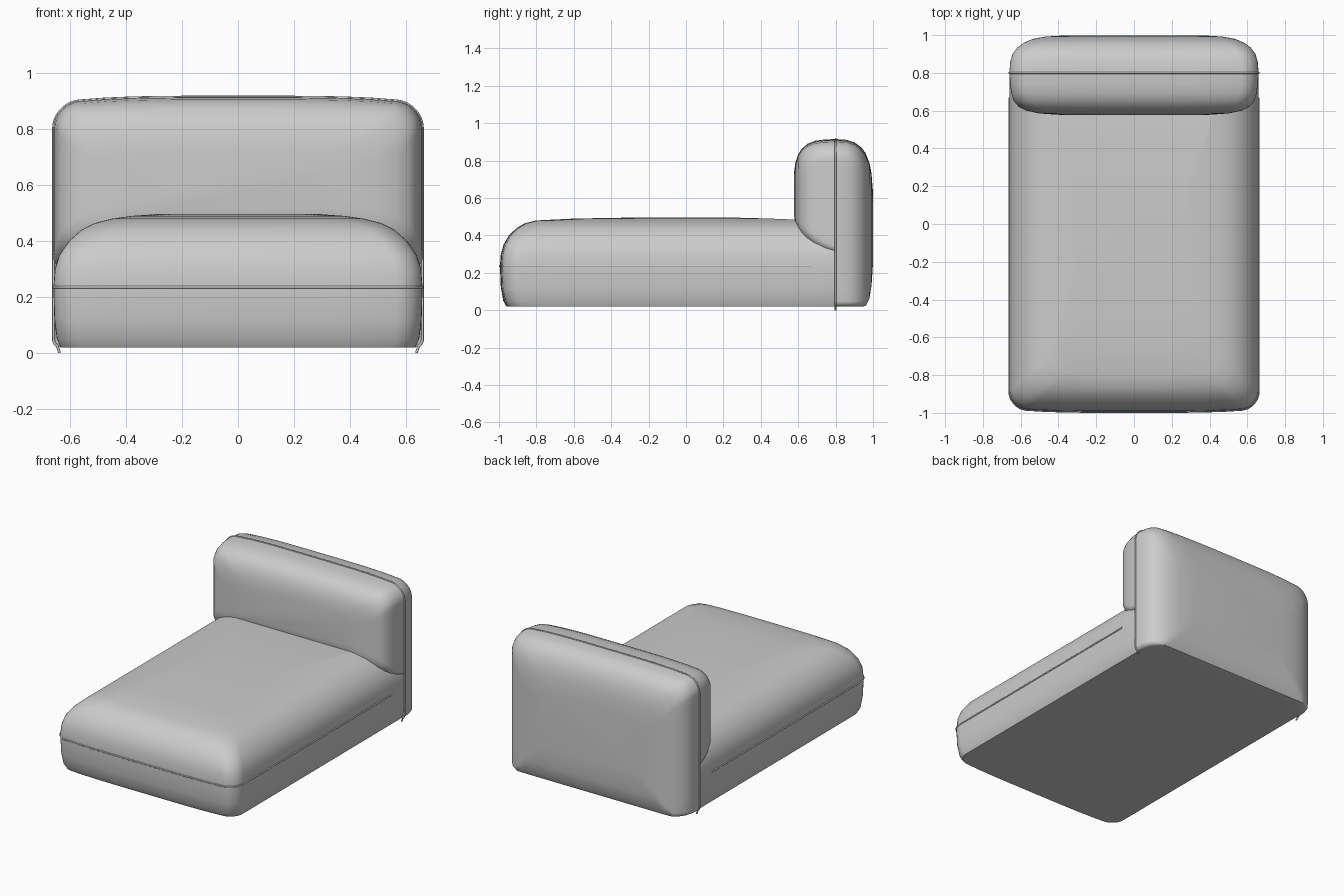
import bpy, bmesh
from math import sin, cos, radians

if "Cube" in bpy.data.objects:
    bpy.data.objects.remove(bpy.data.objects["Cube"])


def ring(hx, v0, v1, r0, r1, bulge):
    """Rounded rectangle from v0 (base end) to v1 (bulged end), starting at the base."""
    s = 1 if v1 > v0 else -1
    lo, hi = v0 + s * r0, v1 - s * r1
    arcs = []
    for su, r, c, a0 in ((1, r0, lo, -90), (1, r1, hi, 0), (-1, r1, hi, 90), (-1, r0, lo, 180)):
        arcs.append([(su * (hx - r) + r * cos(radians(a0 + i * 11.25)),
                      c + s * r * sin(radians(a0 + i * 11.25))) for i in range(9)])
    pts = []
    for k, arc in enumerate(arcs):
        pts += arc
        (ua, va), (ub, vb) = arc[-1], arcs[(k + 1) % 4][0]
        pts += [(ua + (ub - ua) * i / 12, va + (vb - va) * i / 12) for i in range(1, 12)]
    return [(u, v - s * bulge * (v - v0) / (v1 - v0) * (u / hx) ** 4) for u, v in pts]


def loft(name, levels, place, bulge, cap_first=True):
    """Skin a stack of rings; each level is (w, hx, v0, v1, r0, r1)."""
    bm = bmesh.new()
    rings = [[bm.verts.new(place(u, v, w)) for u, v in ring(*p, bulge)] for w, *p in levels]
    n = len(rings[0])
    for a, b in zip(rings, rings[1:]):
        for i in range(n):
            j = (i + 1) % n
            bm.faces.new((a[i], a[j], b[j], b[i]))
    bm.faces.new(rings[-1])
    cap = bm.faces.new(rings[0])
    bmesh.ops.recalc_face_normals(bm, faces=bm.faces)
    if not cap_first:
        bm.faces.remove(cap)
    me = bpy.data.meshes.new(name)
    bm.to_mesh(me)
    bm.free()
    ob = bpy.data.objects.new(name, me)
    bpy.context.collection.objects.link(ob)
    bpy.ops.object.select_all(action='DESELECT')
    ob.select_set(True)
    bpy.context.view_layer.objects.active = ob
    bpy.ops.object.shade_smooth_by_angle(angle=radians(42))
    return ob


def piping(name, pts, radius=0.005):
    cu = bpy.data.curves.new(name, 'CURVE')
    cu.dimensions = '3D'
    cu.bevel_depth = radius
    cu.bevel_resolution = 2
    cu.use_fill_caps = True
    sp = cu.splines.new('POLY')
    sp.points.add(len(pts) - 1)
    for p, co in zip(sp.points, pts):
        p.co = (*co, 1)
    bpy.context.collection.objects.link(bpy.data.objects.new(name, cu))


def flat(u, v, w):
    return (u, v, w)


def upright(u, v, w):
    return (u, w, v)


# Seat: rings stacked upward, base end at the rear, bulged end at the front
seat = [(z, hx, rear, front, 0.01, r) for z, hx, rear, front, r in (
    (0.02, 0.635, 0.82, -0.960, 0.08), (0.05, 0.648, 0.82, -0.977, 0.085),
    (0.12, 0.657, 0.82, -0.990, 0.09), (0.235, 0.660, 0.82, -0.995, 0.09),
    (0.30, 0.655, 0.82, -0.990, 0.09), (0.35, 0.639, 0.82, -0.976, 0.09),
    (0.40, 0.605, 0.82, -0.947, 0.09), (0.44, 0.560, 0.82, -0.905, 0.09),
    (0.465, 0.51, 0.82, -0.862, 0.09), (0.48, 0.450, 0.70, -0.80, 0.09),
    (0.49, 0.380, 0.45, -0.600, 0.09), (0.497, 0.28, 0.20, -0.20, 0.09))]
loft("seat", seat, flat, 0.02)

# Rear half of the backrest, reaching down to the seat base
back = [
    (0.80, 0.660, 0.02, 0.915, 0.03, 0.09), (0.86, 0.655, 0.02, 0.911, 0.03, 0.09),
    (0.90, 0.643, 0.02, 0.898, 0.03, 0.09), (0.935, 0.617, 0.02, 0.873, 0.03, 0.09),
    (0.96, 0.582, 0.022, 0.84, 0.03, 0.09), (0.98, 0.535, 0.06, 0.79, 0.03, 0.09),
    (0.992, 0.47, 0.13, 0.73, 0.03, 0.09), (0.999, 0.36, 0.24, 0.64, 0.03, 0.09)]
loft("backrest_rear", back, upright, 0.025)

# Front cushion of the backrest, resting on the seat
cushion = [
    (0.80, 0.660, 0.31, 0.915, 0.03, 0.09), (0.74, 0.656, 0.318, 0.913, 0.05, 0.09),
    (0.69, 0.649, 0.340, 0.906, 0.06, 0.09), (0.65, 0.636, 0.37, 0.890, 0.06, 0.09),
    (0.62, 0.610, 0.400, 0.865, 0.06, 0.09), (0.60, 0.570, 0.43, 0.835, 0.06, 0.09),
    (0.585, 0.50, 0.465, 0.79, 0.05, 0.08), (0.577, 0.38, 0.51, 0.73, 0.04, 0.06)]
loft("backrest_cushion", cushion, upright, 0.025, cap_first=False)

# Piped seams around the seat and over the backrest
piping("seat_seam", [(u, v, 0.235) for u, v in ring(*seat[3][1:], 0.02)[9:-20]])
arch = [(u, 0.80, v) for u, v in ring(*back[0][1:], 0.025)[:-11]]
piping("backrest_seam", [(0.638, 0.80, 0.0)] + arch[3:-3] + [(-0.638, 0.80, 0.0)])
